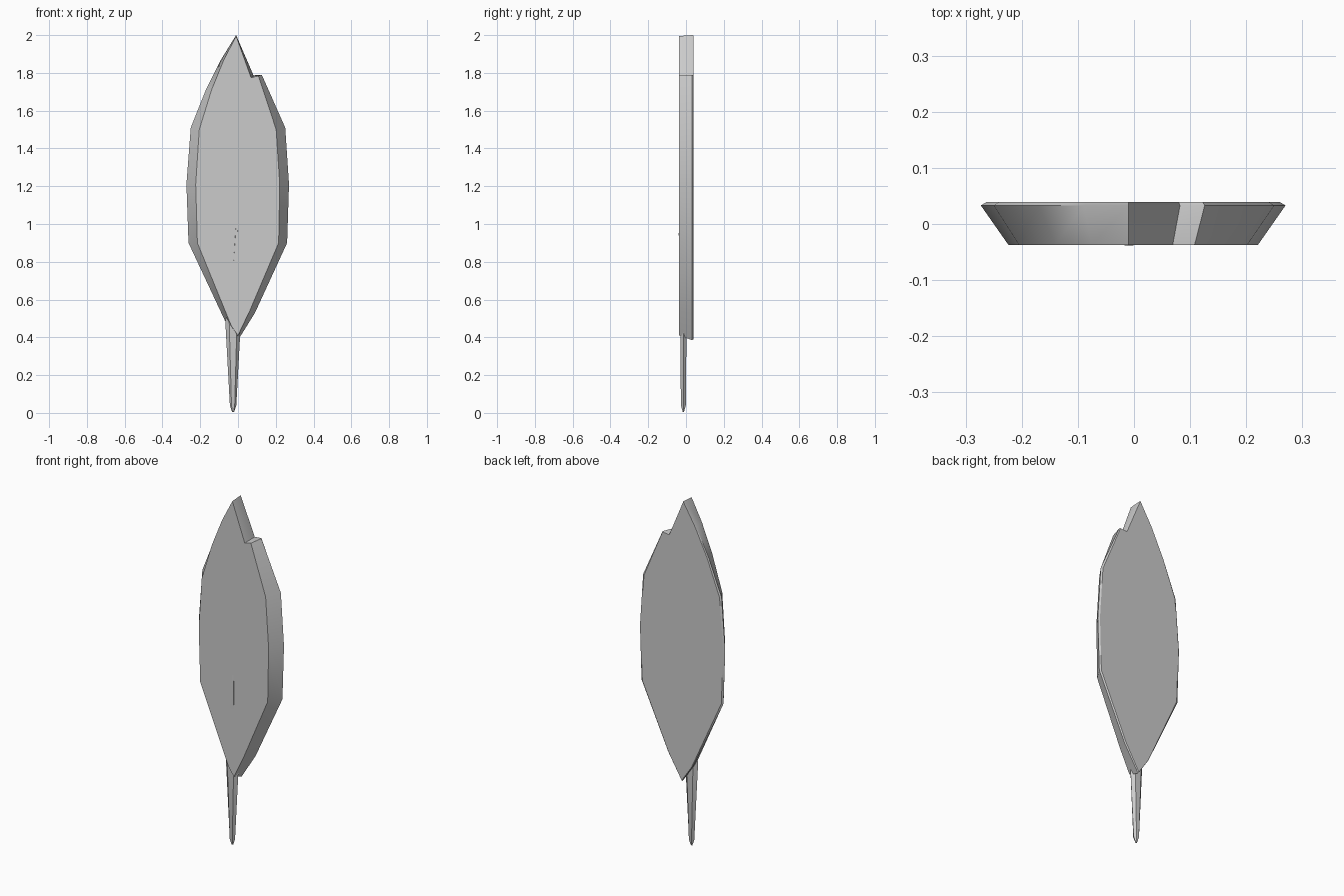
import bpy, bmesh
from math import cos, sin, tau, radians
from mathutils import Vector

if "Cube" in bpy.data.objects:
    bpy.data.objects.remove(bpy.data.objects["Cube"])


def make_object(name, rings, angle):
    """Loft matching rings of points and cap both ends."""
    bm = bmesh.new()
    loops = [[bm.verts.new(p) for p in ring] for ring in rings]
    n = len(loops[0])
    for a, b in zip(loops, loops[1:]):
        for i in range(n):
            j = (i + 1) % n
            bm.faces.new((a[i], a[j], b[j], b[i]))
    bm.faces.new(loops[0])
    bm.faces.new(loops[-1][::-1])
    bmesh.ops.remove_doubles(bm, verts=bm.verts, dist=0.0005)
    bmesh.ops.recalc_face_normals(bm, faces=bm.faces)
    mesh = bpy.data.meshes.new(name)
    bm.to_mesh(mesh)
    bm.free()
    obj = bpy.data.objects.new(name, mesh)
    bpy.context.collection.objects.link(obj)
    bpy.ops.object.select_all(action='DESELECT')
    obj.select_set(True)
    bpy.context.view_layer.objects.active = obj
    bpy.ops.object.shade_smooth_by_angle(angle=radians(angle))
    return obj


# Blade: wide rear outline and narrower front outline (x, z), notch near the tip
rear = [(-0.01, 2.0), (0.082, 1.787), (0.126, 1.79), (0.25, 1.51), (0.27, 1.21),
        (0.26, 0.9), (0.09, 0.53), (0.0, 0.385), (-0.07, 0.49), (-0.262, 0.9),
        (-0.273, 1.21), (-0.25, 1.51), (-0.17, 1.71), (-0.09, 1.87)]
front = [(-0.01, 1.995), (0.069, 1.775), (0.108, 1.785), (0.202, 1.5), (0.221, 1.21),
         (0.215, 0.9), (0.062, 0.54), (0.0, 0.41), (-0.035, 0.46), (-0.215, 0.9),
         (-0.224, 1.21), (-0.205, 1.5), (-0.14, 1.71), (-0.075, 1.87)]


def lerp(a, b, t):
    return Vector(a).lerp(Vector(b), t)


edge = [(p[0], 0.033, p[1]) for p in rear]
face = [(p[0], -0.037, p[1]) for p in front]
# shallow bevel round the rear rim
rim = [(q.x, 0.039, q.y) for q in (lerp(r, f, 0.2) for r, f in zip(rear, front))]
make_object("leaf_blade", [face, edge, rim], 30)

# Stem: tapered six-sided rod running up inside the blade
# (x, y, z, half width, half depth)
path = [(-0.026, -0.014, 0.005, 0.005, 0.003), (-0.026, -0.014, 0.04, 0.017, 0.013),
        (-0.026, -0.014, 0.48, 0.041, 0.017), (-0.012, -0.019, 0.8, 0.022, 0.018),
        (-0.007, -0.02, 0.95, 0.012, 0.0185), (-0.006, -0.02, 1.05, 0.004, 0.015)]
rings = [[(x + w * cos(tau * i / 6), y + d * sin(tau * (i + 0) / 6) / 0.866, z)
          for i in range(6)] for x, y, z, w, d in path]
make_object("leaf_stem", rings, 30)
